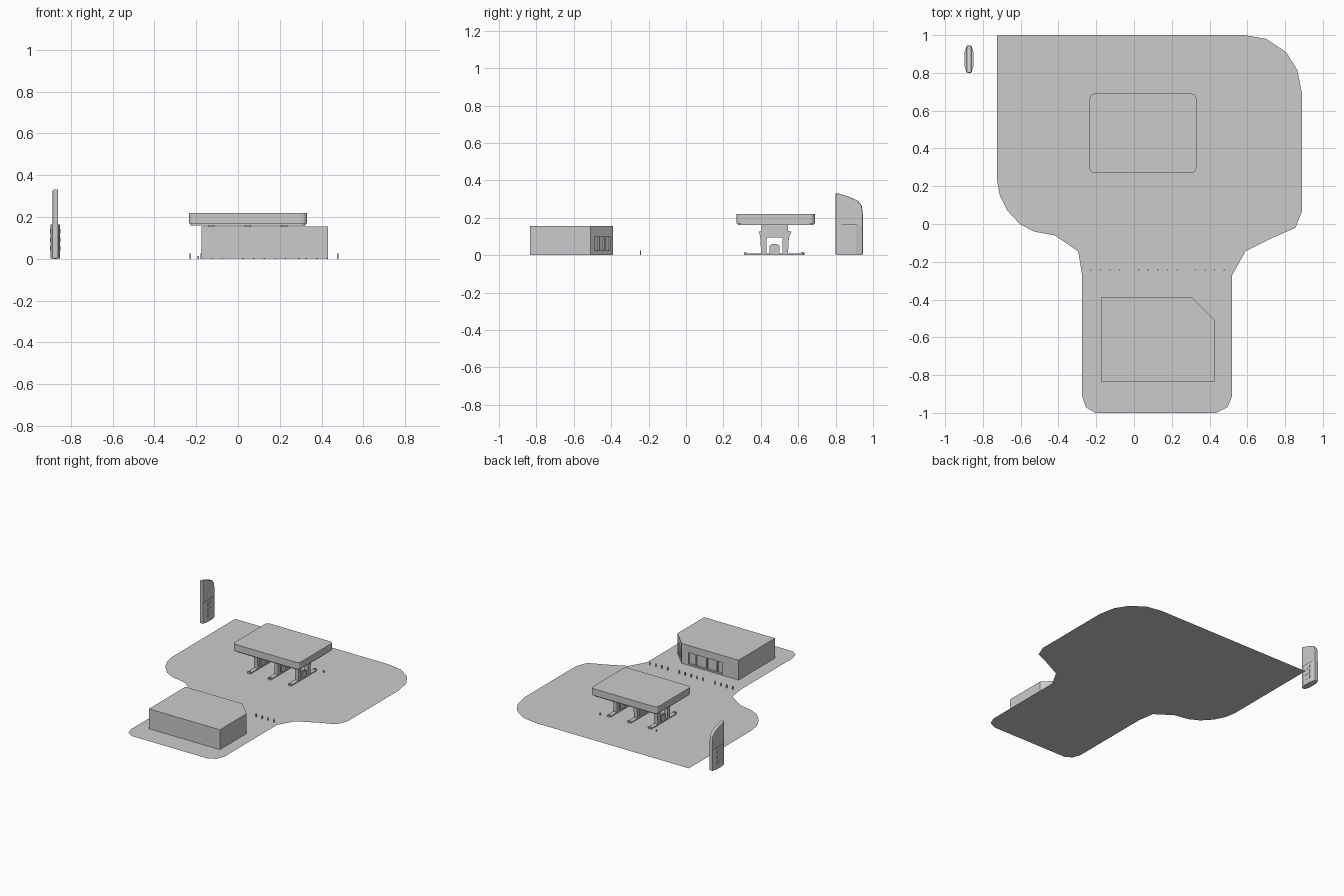
import bpy, bmesh, math
from mathutils import Vector, Matrix

if "Cube" in bpy.data.objects:
    bpy.data.objects.remove(bpy.data.objects["Cube"])

grey = bpy.data.materials.new("plain grey")
grey.diffuse_color = (0.6, 0.6, 0.6, 1)
grey.use_nodes = True
grey.node_tree.nodes["Principled BSDF"].inputs["Base Color"].default_value = grey.diffuse_color


def make(name, bm):
    bmesh.ops.recalc_face_normals(bm, faces=bm.faces)
    me = bpy.data.meshes.new(name)
    bm.to_mesh(me)
    bm.free()
    me.materials.append(grey)
    ob = bpy.data.objects.new(name, me)
    bpy.context.collection.objects.link(ob)
    return ob


def prism(name, pts, lo, hi, axis="z"):
    """Extrude a polygon: (x, y) along z, or (y, z) along x."""
    bm = bmesh.new()
    place = (lambda a, b: (a, b, lo)) if axis == "z" else (lambda a, b: (lo, a, b))
    face = bm.faces.new([bm.verts.new(place(a, b)) for a, b in pts])
    up = Vector((0, 0, hi - lo)) if axis == "z" else Vector((hi - lo, 0, 0))
    ext = bmesh.ops.extrude_face_region(bm, geom=[face])
    bmesh.ops.translate(bm, vec=up, verts=[v for v in ext["geom"] if isinstance(v, bmesh.types.BMVert)])
    return make(name, bm)


def box(name, x0, x1, y0, y1, z0, z1):
    return prism(name, [(x0, y0), (x1, y0), (x1, y1), (x0, y1)], z0, z1)


def rounded(x0, x1, y0, y1, r):
    """Rectangle outline with rounded corners."""
    pts = []
    for cx, cy, a in ((x1-r, y1-r, 0), (x0+r, y1-r, 90), (x0+r, y0+r, 180), (x1-r, y0+r, 270)):
        for k in range(4):
            t = math.radians(a + 30 * k)
            pts.append((cx + r * math.cos(t), cy + r * math.sin(t)))
    return pts


def cut(ob, cutter):
    m = ob.modifiers.new("recess", "BOOLEAN")
    m.object, m.operation, m.solver = cutter, "DIFFERENCE", "EXACT"
    cutter.hide_render = True
    cutter.hide_set(True)


# paved forecourt
outline = [(-.725, 1), (.585, 1), (.7, .98), (.805, .91), (.865, .815), (.89, .69), (.89, .07),
           (.855, -.02), (.74, -.07), (.59, -.145), (.52, -.27), (.52, -.91), (.495, -.97), (.435, -1),
           (-.205, -1), (-.255, -.97), (-.275, -.91), (-.275, -.27), (-.295, -.145), (-.42, -.06),
           (-.53, -.04), (-.605, 0), (-.67, .07), (-.71, .15), (-.725, .23)]
bm = bmesh.new()
bm.faces.new([bm.verts.new((x, y, 0)) for x, y in outline])
make("forecourt", bm)

# shop with a cut-off corner
G = 0.002
shop = prism("shop", [(-.175, -.835), (.43, -.835), (.43, -.51), (.31, -.39), (-.175, -.39)], G, .155)

# shop front: recessed window on the back wall with slim mullions
cut(shop, box("window_cutter", -.04, .25, -.402, -.38, .012, .1))
for x in (.01, .1, .19):
    box("window_mullion", x - .004, x + .004, -.403, -.391, .012, .1)

# corner entrance: recess, then bars, turned to the cut-off wall
turn = Matrix.Translation((.366, -.446, 0)) @ Matrix.Rotation(math.radians(-45), 4, "Z")
cutter = box("entrance_cutter", -.06, .06, -.012, .02, .024, .1)
cutter.matrix_world = turn
cut(shop, cutter)
for x in (-.02, .02):
    bar = box("entrance_bar", x - .003, x + .003, -.013, -.002, .024, .1)
    bar.matrix_world = turn

# canopy roof with a slim stepped underside
prism("canopy", rounded(-.235, .33, .27, .69, .025), .168, .22)
prism("canopy_underside", rounded(-.227, .322, .278, .682, .022), .16, .168)

# pump islands, each with a two-legged portal and a pump
portal = [(.402, G), (.43, G), (.43, .095), (.515, .095), (.515, G), (.545, G), (.55, .095),
          (.565, .125), (.545, .13), (.545, .162), (.405, .162), (.405, .13), (.39, .125), (.397, .095)]
for x in (-.127, .047, .221):
    prism("pump_island", rounded(x - .016, x + .016, .31, .63, .012), G, .009)
    prism("canopy_support", portal, x - .015, x + .015, "x")
    box("pump", x - .012, x + .012, .447, .5, .005, .052)
    box("pump_top", x - .008, x + .008, .457, .49, .052, .06)
    for y in (.318, .622):
        box("island_guard", x - .01, x + .01, y - .006, y + .006, .009, .016)

# small posts beside the islands
for x in (-.19, .29):
    box("side_post", x - .003, x + .003, .627, .633, 0, .014)

# three rows of bollards between the shop and the pumps
for start, count in ((-.228, 4), (.025, 5), (.326, 4)):
    for i in range(count):
        x = start + .0505 * i
        box("bollard", x - .003, x + .003, -.246, -.24, 0, .026)

# roadside sign: tall body, wider lower casing, blank display plates
body = prism("sign_body", [(.8, 0), (.945, 0), (.945, .22), (.94, .265), (.92, .29), (.87, .313), (.8, .333)],
             -.887, -.86, "x")
bev = body.modifiers.new("soft edges", "BEVEL")
bev.width, bev.segments = .006, 2
c = -.8735
prism("sign_casing", [(c - .013, .803), (c + .013, .803), (c + .023, .835), (c + .023, .91),
                      (c + .013, .943), (c - .013, .943), (c - .023, .91), (c - .023, .835)], G, .165)
for side in (-1, 1):
    for z in (.04, .08, .12):
        x = c + side * .0235
        box("sign_display", x - .001, x + .001, .845, .9, z, z + .022)
